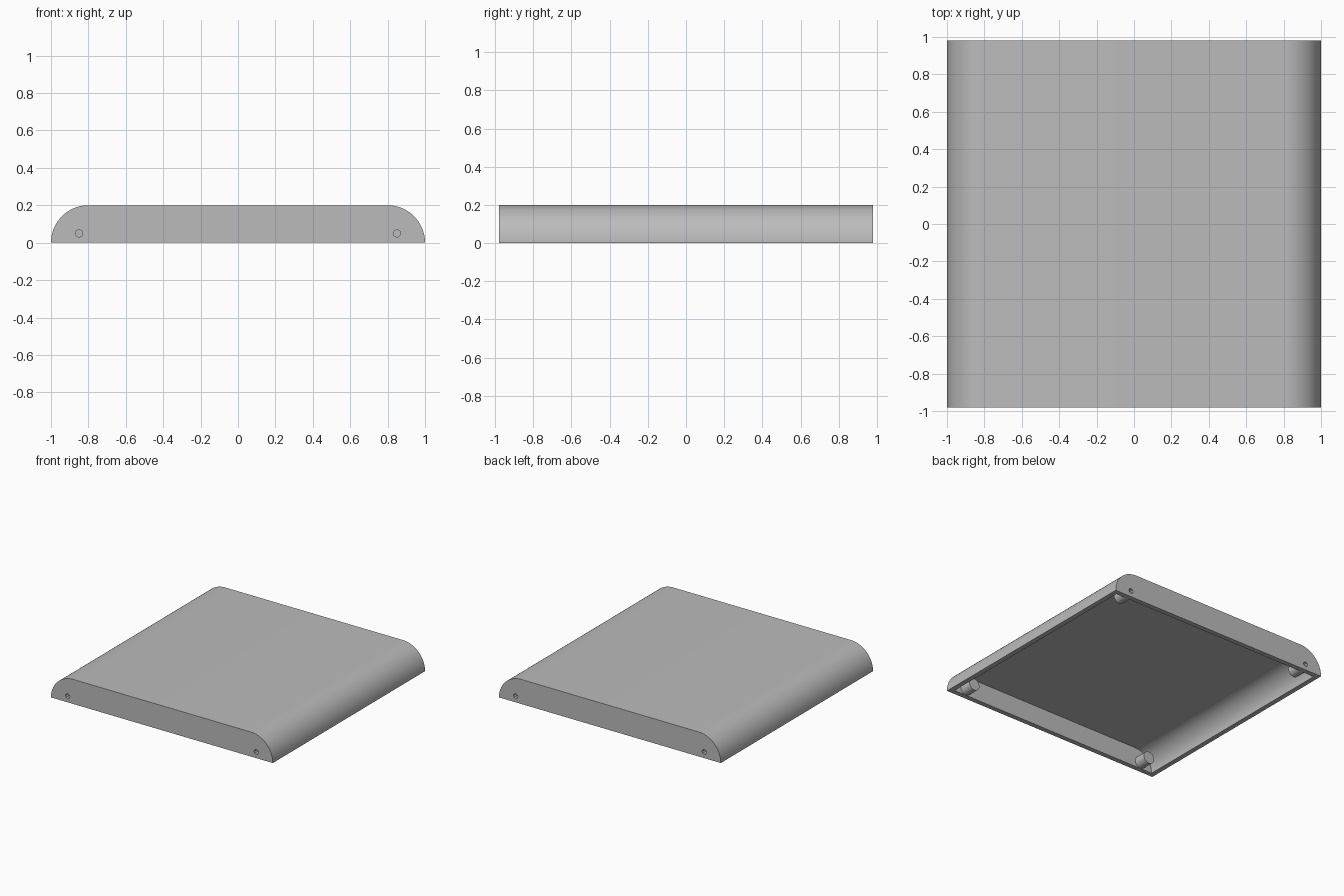
import bpy
import bmesh
from math import sin, cos, pi, radians
from mathutils import Matrix, Vector

cube = bpy.data.objects.get("Cube")
if cube:
    bpy.data.objects.remove(cube, do_unlink=True)

HALF_LENGTH = 0.98
WALL = 0.04
RADIUS = 0.2
HOLE_X, HOLE_Z = 0.85, 0.05
BOSS_LENGTH = 0.1

grey = bpy.data.materials.new("plain grey")
grey.use_nodes = True
colour = (0.5, 0.5, 0.5, 1)
grey.diffuse_color = colour
grey.node_tree.nodes["Principled BSDF"].inputs["Base Color"].default_value = colour


def make_object(name, bm):
    bmesh.ops.recalc_face_normals(bm, faces=bm.faces)
    mesh = bpy.data.meshes.new(name)
    bm.to_mesh(mesh)
    bm.free()
    mesh.materials.append(grey)
    obj = bpy.data.objects.new(name, mesh)
    bpy.context.collection.objects.link(obj)
    return obj


def rounded_bar(name, radius, half_length, bottom):
    """Flat-topped profile with quarter-round sides, extruded along y."""
    centre = 1 - RADIUS
    steps = 24
    right = [(centre + radius * cos(a), radius * sin(a))
             for a in (i * pi / 2 / steps for i in range(steps + 1))]
    if bottom < 0:
        right.insert(0, (centre + radius, bottom))
    profile = right + [(-x, z) for x, z in reversed(right)]
    bm = bmesh.new()
    face = bm.faces.new([bm.verts.new((x, -half_length, z)) for x, z in profile])
    new = bmesh.ops.extrude_face_region(bm, geom=[face])["geom"]
    moved = [v for v in new if isinstance(v, bmesh.types.BMVert)]
    bmesh.ops.translate(bm, verts=moved, vec=(0, 2 * half_length, 0))
    return make_object(name, bm)


def four_cylinders(name, radius, sides, outer, inner):
    """One cylinder along y near each corner, between two distances from centre."""
    bm = bmesh.new()
    for sx in (-1, 1):
        for sy in (-1, 1):
            place = Matrix.Translation(
                Vector((sx * HOLE_X, sy * (outer + inner) / 2, HOLE_Z)))
            bmesh.ops.create_cone(
                bm, cap_ends=True, segments=sides, radius1=radius, radius2=radius,
                depth=outer - inner, matrix=place @ Matrix.Rotation(pi / 2, 4, "X"))
    return make_object(name, bm)


def boolean(target, tool, operation):
    mod = target.modifiers.new(tool.name, "BOOLEAN")
    mod.operation = operation
    mod.solver = "EXACT"
    mod.object = tool
    bpy.context.view_layer.objects.active = target
    bpy.ops.object.modifier_apply(modifier=mod.name)
    bpy.data.objects.remove(tool, do_unlink=True)


# Hollow cover, open underneath
cover = rounded_bar("cover", RADIUS, HALF_LENGTH, 0)
boolean(cover, rounded_bar("cavity", RADIUS - WALL, HALF_LENGTH - WALL, -0.1),
        "DIFFERENCE")

# Screw bosses on the inside of both end walls
inner_end = HALF_LENGTH - WALL - BOSS_LENGTH
boolean(cover, four_cylinders("screw_bosses", 0.049, 24, HALF_LENGTH - WALL / 2,
                              inner_end), "UNION")

# Blind screw holes from the outside
boolean(cover, four_cylinders("screw_holes", 0.02, 8, HALF_LENGTH + 0.05,
                              inner_end + 0.02), "DIFFERENCE")

bpy.ops.object.select_all(action="DESELECT")
cover.select_set(True)
bpy.context.view_layer.objects.active = cover
bpy.ops.object.shade_smooth_by_angle(angle=radians(30))
